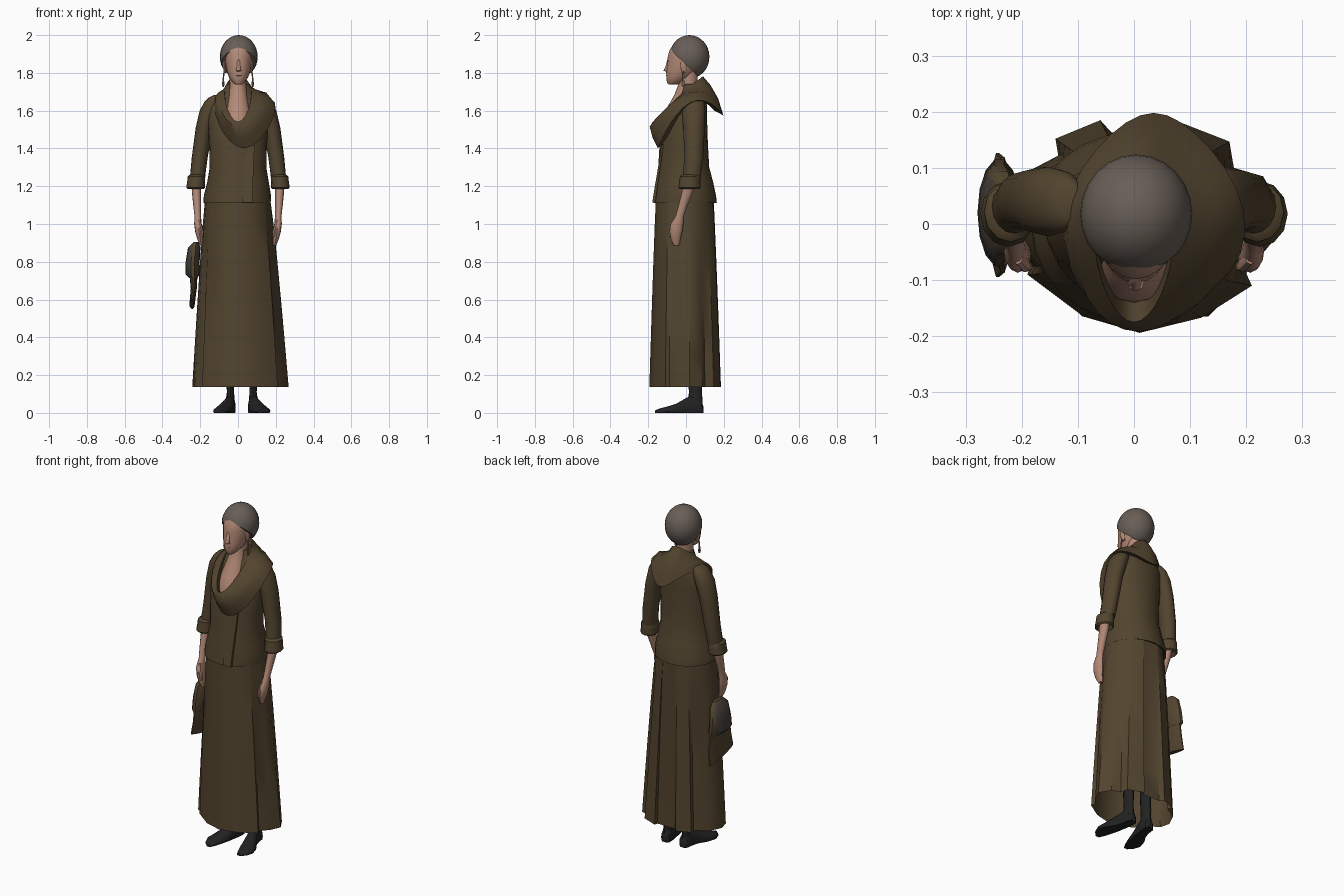
import bpy, bmesh, math
from mathutils import Vector, Matrix


def material(name, rgb):
    m = bpy.data.materials.new(name)
    m.diffuse_color = (*rgb, 1)
    return m


CLOTH = material("olive brown cloth", (0.085, 0.058, 0.028))
SKIN = material("skin", (0.45, 0.25, 0.18))
CAP = material("warm grey cap", (0.138, 0.112, 0.094))
SHOE = material("black leather", (0.016, 0.016, 0.017))
LINING = material("dark grey brown", (0.06, 0.05, 0.042))
LIP = material("dark skin", (0.32, 0.16, 0.11))


def finish(name, bm, mat, angle=40):
    bmesh.ops.recalc_face_normals(bm, faces=bm.faces)
    me = bpy.data.meshes.new(name)
    bm.to_mesh(me)
    bm.free()
    me.materials.append(mat)
    me.shade_smooth()
    me.set_sharp_from_angle(angle=math.radians(angle))
    ob = bpy.data.objects.new(name, me)
    bpy.context.collection.objects.link(ob)
    return ob


def loft(name, rings, mat, caps=True, angle=40):
    """Skin a list of closed point rings."""
    bm = bmesh.new()
    vr = [[bm.verts.new(p) for p in r] for r in rings]
    n = len(vr[0])
    for a, b in zip(vr, vr[1:]):
        for i in range(n):
            j = (i + 1) % n
            bm.faces.new((a[i], a[j], b[j], b[i]))
    if caps:
        bm.faces.new(vr[0])
        bm.faces.new(vr[-1])
    return finish(name, bm, mat, angle)


def tube(name, secs, mat, n=16, caps=True, sx=1, dx=0, phase=0, angle=40):
    """Loft of horizontal ellipses (x, y, z, rx, ry)."""
    rings = [[(sx * x + dx + rx * math.cos(phase + 2 * math.pi * i / n),
               y + ry * math.sin(phase + 2 * math.pi * i / n), z) for i in range(n)]
             for x, y, z, rx, ry in secs]
    return loft(name, rings, mat, caps, angle)


# Long skirt: oval waist opening into a hem of broad panels with a few folds
hem = [(-.09, -.165), (.01, -.194), (.12, -.167), (.21, -.11), (.2, -.088), (.244, -.035),
       (.268, .02), (.23, .085), (.178, .10), (.17, .147), (.08, .182), (.075, .162),
       (-.04, .163), (-.06, .185), (-.14, .152), (-.135, .122), (-.205, .085),
       (-.242, .01), (-.228, -.05), (-.185, -.075), (-.19, -.09)]
rings = []
for z in (1.16, 1.0, .8, .55, .3, .138):
    t = ((1.16 - z) / 1.022) ** .85
    ring = []
    for x, y in hem:
        a = math.atan2(y / .175, x / .24)
        top = Vector((.17 * math.cos(a) - .002, .153 * math.sin(a) - .005))
        p = top.lerp(Vector((x, y)), t)
        ring.append((p.x, p.y, z))
    rings.append(ring)
loft("skirt", rings, CLOTH, caps=False, angle=42)

# Jacket body and front placket
tube("jacket", [(-.005, -.005, 1.13, .14, .13), (-.005, -.005, 1.112, .178, .168),
                (-.003, -.005, 1.15, .178, .164), (0, -.008, 1.22, .163, .152),
                (0, -.012, 1.3, .15, .135), (0, -.012, 1.42, .153, .128),
                (0, 0, 1.54, .16, .112), (0, .02, 1.62, .155, .092),
                (0, .03, 1.665, .125, .075), (0, .03, 1.695, .09, .06),
                (0, .03, 1.74, .06, .05)], CLOTH, n=24)
tube("jacket_placket", [(.05, -.17, 1.115, .036, .012), (.052, -.158, 1.2, .038, .01),
                        (.055, -.139, 1.32, .04, .008), (.06, -.125, 1.42, .04, .007)],
     CLOTH, n=4, phase=math.pi / 4)

for s, side in ((-1, "left"), (1, "right")):
    # Sloping shoulder and sleeve with turned-up cuff
    tube(side + "_sleeve", [(.11, .038, 1.682, .02, .03), (.12, .038, 1.67, .034, .045),
                            (.132, .04, 1.648, .045, .056), (.153, .04, 1.6, .05, .062),
                            (.178, .042, 1.51, .046, .057), (.203, .042, 1.35, .042, .05),
                            (.214, .03, 1.25, .04, .048)], CLOTH, sx=s, angle=60)
    tube(side + "_cuff", [(.217, .025, 1.262, .036, .045), (.22, .022, 1.252, .047, .054),
                          (.222, .02, 1.222, .047, .056), (.224, .018, 1.192, .05, .059),
                          (.224, .018, 1.185, .043, .052), (.222, .02, 1.21, .03, .036)],
         CLOTH, sx=s, n=12)
    # Forearm, hand and thumb
    tube(side + "_forearm", [(.222, .022, 1.25, .028, .032), (.22, .008, 1.17, .024, .03),
                             (.216, -.018, 1.09, .02, .024), (.213, -.034, 1.04, .017, .022),
                             (.212, -.048, 1.0, .02, .034), (.207, -.053, .96, .02, .034),
                             (.2, -.055, .92, .016, .026), (.193, -.05, .885, .009, .015)],
         SKIN, sx=s, n=12)
    tube(side + "_thumb", [(.208, -.06, 1.02, .01, .012), (.195, -.074, .97, .011, .012),
                           (.188, -.076, .93, .007, .008)], SKIN, sx=s, n=8)
    # Earring and ear
    tube(side + "_earring", [(.074, -.015, 1.81, .003, .004), (.078, -.015, 1.765, .004, .005),
                             (.078, -.015, 1.738, .007, .009), (.078, -.015, 1.725, .003, .004)],
         LIP, sx=s, n=8)
    tube(side + "_ear", [(.066, -.01, 1.8, .006, .01), (.074, -.012, 1.835, .009, .018),
                         (.07, -.01, 1.87, .006, .016)], SKIN, sx=s, n=8)
    # Leg and shoe, toes turned outward
    dx = .02
    tube(side + "_leg", [(.08, .03, .9, .05, .06), (.072, .04, .5, .04, .048),
                         (.06, .05, .2, .023, .038), (.06, .05, .11, .019, .035),
                         (.062, .05, .04, .027, .038)], SHOE, sx=s, dx=dx, n=12)
    shoe = []
    for y, x, w, h in ((.092, .06, .015, .035), (.08, .06, .028, .07), (.045, .062, .03, .1),
                       (0, .072, .033, .08), (-.05, .092, .045, .05), (-.1, .106, .046, .034),
                       (-.14, .106, .031, .024), (-.165, .1, .012, .013)):
        shoe.append([(s * (x + w * math.cos(a)) + dx, y, h * max(0, .25 + .75 * math.sin(a)))
                     for a in [2 * math.pi * i / 14 for i in range(14)]])
    loft(side + "_shoe", shoe, SHOE)

# Neck with the bare upper chest
tube("neck_and_chest", [(0, -.06, 1.48, .08, .08), (0, -.056, 1.54, .08, .082),
                        (0, -.033, 1.6, .07, .077), (0, -.003, 1.68, .052, .06),
                        (0, .01, 1.74, .044, .05), (0, .015, 1.83, .046, .05)], SKIN, n=20)

# Head, nose, lips
tube("head", [(.003, -.07, 1.738, .017, .022), (.003, -.062, 1.748, .031, .039),
              (.003, -.04, 1.775, .05, .064), (.003, -.025, 1.81, .063, .08),
              (.003, -.012, 1.85, .07, .087), (.003, -.004, 1.88, .074, .094),
              (.003, .005, 1.92, .077, .092), (.003, .01, 1.96, .062, .07),
              (.003, .015, 1.985, .03, .035)], SKIN, n=20)
tube("nose", [(.003, -.094, 1.805, .01, .008), (.003, -.1, 1.812, .016, .02),
              (.003, -.096, 1.83, .011, .014), (.003, -.088, 1.87, .008, .011)],
     SKIN, n=8, angle=80)
tube("lips", [(.003, -.091, 1.778, .012, .01), (.003, -.093, 1.785, .02, .013),
              (.003, -.093, 1.791, .012, .011)], LIP, n=8)

# Close-fitting cap, cut along a slope from brow to nape
bm = bmesh.new()
bmesh.ops.create_uvsphere(bm, u_segments=24, v_segments=16, radius=1,
                          matrix=Matrix.Translation((.004, .018, 1.885)) @
                          Matrix.Diagonal((.1, .106, .115, 1)))
bmesh.ops.bisect_plane(bm, geom=bm.verts[:] + bm.edges[:] + bm.faces[:],
                       plane_co=(0, -.03, 1.872), plane_no=(0, 1, 1.05), clear_inner=True)
bmesh.ops.holes_fill(bm, edges=[e for e in bm.edges if e.is_boundary])
finish("cap", bm, CAP)

# Draped cowl: rows of (x shift, x radius, back y, front y, back z, front z, shoulder lift)
rows = [(0, .07, .07, -.14, 1.73, 1.50, 0), (0, .082, .09, -.175, 1.782, 1.542, .01),
        (.008, .118, .13, -.192, 1.735, 1.515, .05), (.022, .155, .17, -.178, 1.665, 1.46, .115),
        (.035, .178, .198, -.15, 1.575, 1.402, .155), (.03, .155, .15, -.11, 1.60, 1.43, .12)]
n = 28
rings = []
for xc, xr, yb, yf, zb, zf, lift in rows:
    ring = []
    for i in range(n):
        a = 2 * math.pi * i / n
        f = (1 + math.cos(a)) / 2
        # the back hangs to a soft point, the neck opening narrows to the front
        narrow = 1 - .4 * (1 - f) ** 2 if xr > .1 else 1 - .3 * f
        ring.append((xc + xr * narrow * math.sin(a), yb + (yf - yb) * f,
                     zb + (zf - zb) * f + lift * math.sin(a) ** 2))
    rings.append(ring)
loft("cowl_collar", rings, CLOTH, caps=False, angle=50)

# Soft hat carried in one hand: crown above, drooping brim below
tube("held_hat_crown", [(-.222, .02, .905, .012, .045), (-.232, .02, .875, .033, .075),
                        (-.24, .02, .8, .037, .088), (-.24, .02, .735, .039, .097),
                        (-.237, .02, .715, .022, .095)], CLOTH, n=14)
hat = bpy.data.objects["held_hat_crown"].data
hat.materials.append(LINING)
for p in hat.polygons:
    if p.normal.x < -.55 and p.center.y < .08:
        p.material_index = 1
brim = []
for z, x, r, w in ((.74, -.236, .022, .09), (.66, -.234, .016, .105), (.575, -.243, .014, .113)):
    brim.append([(x + r * math.cos(a), .016 + w * math.sin(a),
                  z - .025 * math.sin(a) * (.74 - z) / .165)
                 for a in [2 * math.pi * i / 14 for i in range(14)]])
loft("held_hat_brim", brim, CLOTH)
